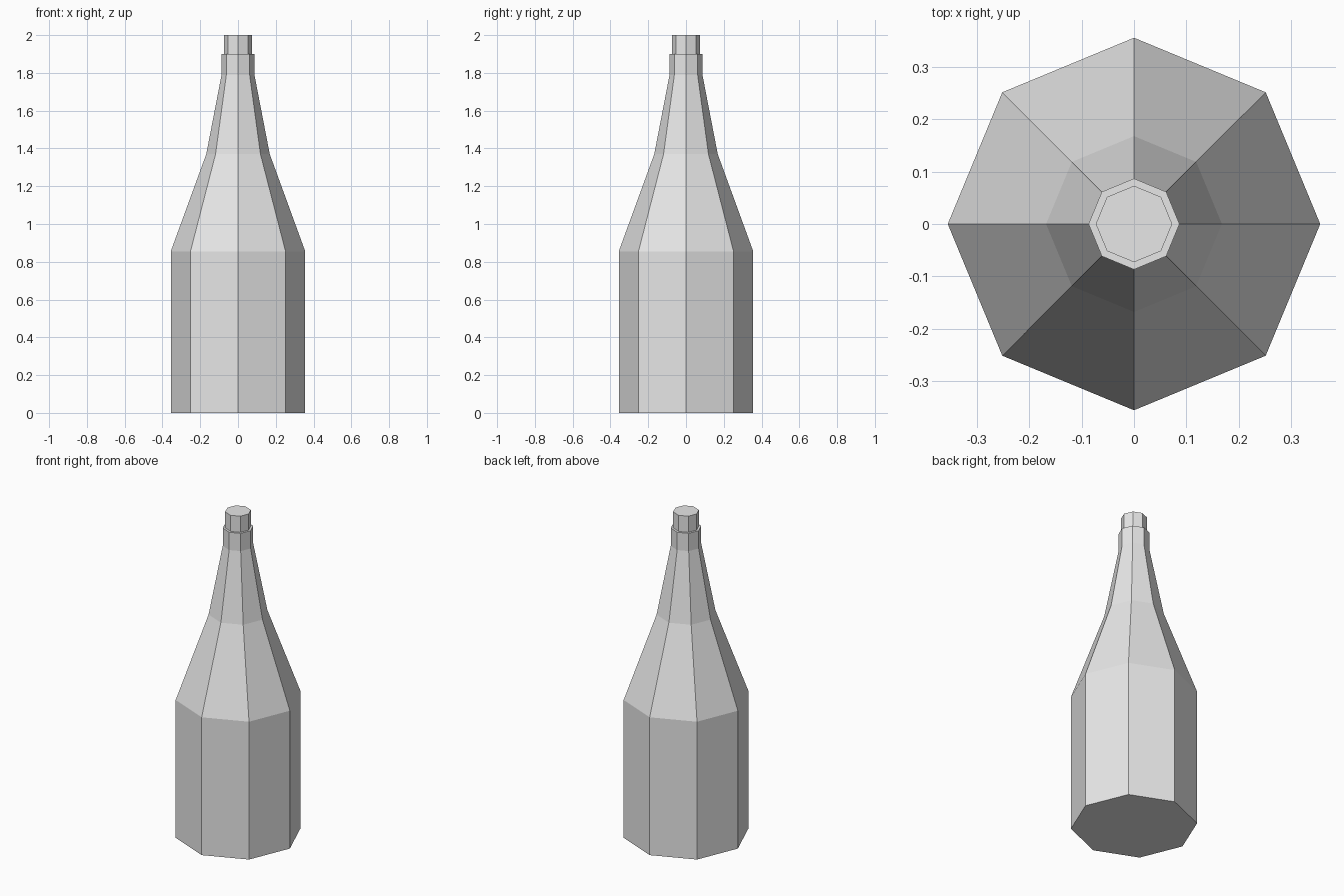
import bpy
import bmesh
from math import cos, sin, pi

cube = bpy.data.objects.get("Cube")
if cube:
    bpy.data.objects.remove(cube, do_unlink=True)

SIDES = 8

grey = bpy.data.materials.new("plain grey")
grey.use_nodes = True
colour = (0.8, 0.8, 0.8, 1)
grey.diffuse_color = colour
grey.node_tree.nodes["Principled BSDF"].inputs["Base Color"].default_value = colour


def lathe(name, profile):
    """Closed, flat-sided solid from (radius, height) pairs, bottom to top."""
    bm = bmesh.new()
    rings = [[bm.verts.new((r * cos(2 * pi * i / SIDES), r * sin(2 * pi * i / SIDES), z))
              for i in range(SIDES)] for r, z in profile]
    for low, high in zip(rings, rings[1:]):
        for i in range(SIDES):
            j = (i + 1) % SIDES
            bm.faces.new((low[i], low[j], high[j], high[i]))
    bm.faces.new(rings[0][::-1])
    bm.faces.new(rings[-1])
    mesh = bpy.data.meshes.new(name)
    bm.to_mesh(mesh)
    bm.free()
    mesh.materials.append(grey)
    obj = bpy.data.objects.new(name, mesh)
    bpy.context.collection.objects.link(obj)
    return obj


# Body, sloping shoulder, tapering neck and straight collar
lathe("bottle_body", [(0.356, 0), (0.356, 0.855), (0.168, 1.37), (0.087, 1.79), (0.087, 1.9)])

# Stopper standing on the collar
lathe("bottle_stopper", [(0.073, 1.9), (0.073, 2.0)])
